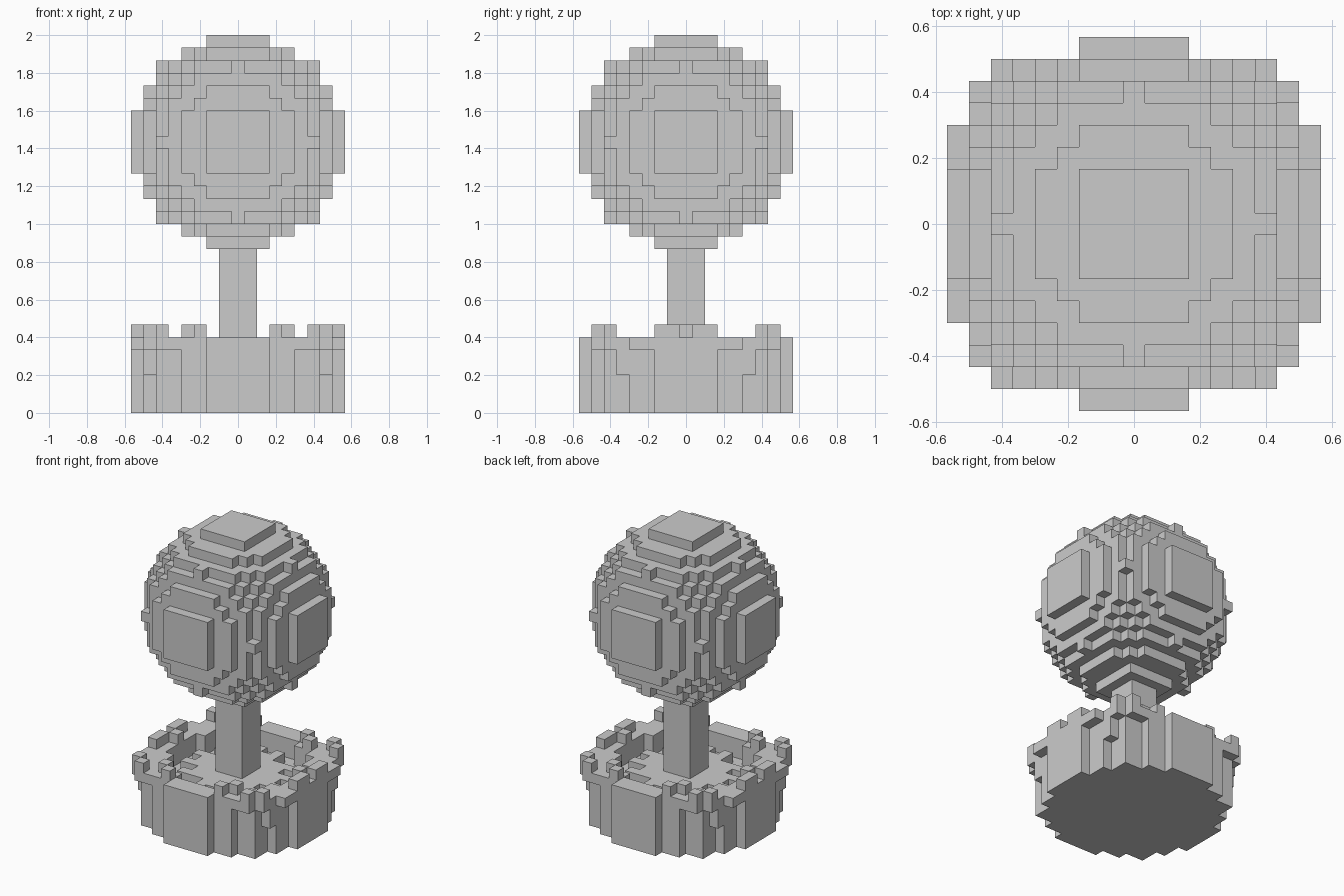
import bpy, bmesh
from mathutils import Vector

if "Cube" in bpy.data.objects:
    bpy.data.objects.remove(bpy.data.objects["Cube"])

U = 2 / 30          # edge of one block
R2 = 8.5 ** 2       # squared radius of crown and pot, in blocks
AXES = [Vector(a) for a in ((1, 0, 0), (0, 1, 0), (0, 0, 1))]


def block_object(name, cells):
    """Mesh the outer skin of a set of integer block positions."""
    bm = bmesh.new()
    for c in cells:
        for i in range(3):
            for s in (-1, 1):
                n = AXES[i] * s
                if tuple(int(c[k] + n[k]) for k in range(3)) in cells:
                    continue
                u, v = AXES[(i + 1) % 3] * s, AXES[(i + 2) % 3]
                mid = Vector(c) + Vector((0, 0, 0.5)) + n / 2
                bm.faces.new([bm.verts.new((mid + (a * u + b * v) / 2) * U)
                              for a, b in ((-1, -1), (1, -1), (1, 1), (-1, 1))])
    bmesh.ops.remove_doubles(bm, verts=bm.verts, dist=U * 0.01)
    mesh = bpy.data.meshes.new(name)
    bm.to_mesh(mesh)
    bm.free()
    bpy.context.collection.objects.link(bpy.data.objects.new(name, mesh))


def disc(z0, z1, outer, inner=-1):
    return {(x, y, z) for x in range(-8, 9) for y in range(-8, 9)
            for z in range(z0, z1) if inner < x * x + y * y <= outer}


def mirrored(spots, z0, z1):
    return {(sx * x, sy * y, z) for x, y in spots for sx in (-1, 1)
            for sy in (-1, 1) for z in range(z0, z1)}


# Round crown
span = range(-8, 9)
block_object("leafy_crown", {(x, y, z + 21) for x in span for y in span
                             for z in (range(-8, 9))
                             if x * x + y * y + z * z <= R2})

# Square trunk
block_object("trunk", {(x, y, z) for x in (-1, 0, 1) for y in (-1, 0, 1)
                       for z in range(4, 13)})

# Pot: solid base, hollow wall, bulging rim, drips and raised rim blocks
pot = disc(0, 4, R2) | disc(4, 6, R2, 42.25)
pot |= mirrored([(5, 7), (6, 7), (6, 6), (7, 5), (7, 6), (8, 3), (8, 4)], 5, 6)
pot |= mirrored([(7, 5)], 3, 5)
pot |= mirrored([(8, 1), (8, 2), (7, 0), (7, 6), (6, 7), (3, 7), (4, 6)], 6, 7)
block_object("pot", pot)

# Ragged soil mound around the trunk
soil = disc(4, 5, 18) | mirrored([(5, 1), (1, 5), (4, 3)], 4, 5)
block_object("soil", soil)
